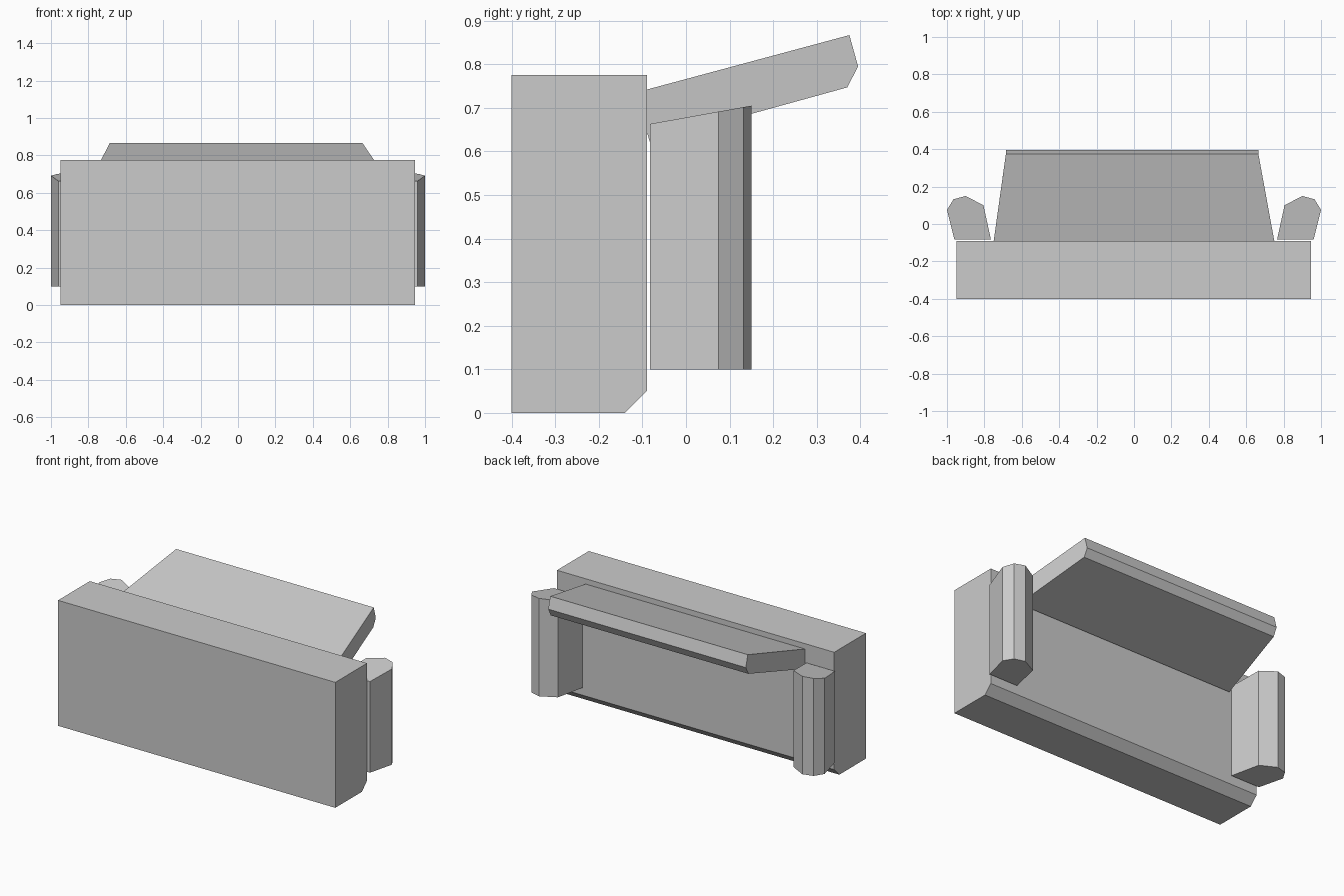
import bpy
import bmesh

cube = bpy.data.objects.get("Cube")
if cube:
    bpy.data.objects.remove(cube, do_unlink=True)

grey = bpy.data.materials.new("light_grey")
grey.use_nodes = True
colour = (0.6, 0.6, 0.6, 1)
grey.diffuse_color = colour
grey.node_tree.nodes["Principled BSDF"].inputs["Base Color"].default_value = colour


def loft(name, start, end):
    """Closed solid between two matching outlines."""
    bm = bmesh.new()
    a = [bm.verts.new(p) for p in start]
    b = [bm.verts.new(p) for p in end]
    bm.faces.new(a)
    bm.faces.new(b)
    n = len(a)
    for i in range(n):
        j = (i + 1) % n
        bm.faces.new((a[i], a[j], b[j], b[i]))
    bmesh.ops.recalc_face_normals(bm, faces=bm.faces)
    mesh = bpy.data.meshes.new(name)
    bm.to_mesh(mesh)
    bm.free()
    mesh.materials.append(grey)
    obj = bpy.data.objects.new(name, mesh)
    bpy.context.collection.objects.link(obj)


# Front block with a chamfered lower back edge
block = [(-0.4, 0), (-0.14, 0), (-0.09, 0.05), (-0.09, 0.775), (-0.4, 0.775)]
loft("front_block",
     [(-0.95, y, z) for y, z in block],
     [(0.945, y, z) for y, z in block])

# Sloping slab that narrows towards the back
slab = [(-0.09, 0.742), (0.375, 0.867), (0.395, 0.795),
        (0.37, 0.747), (-0.083, 0.622), (-0.09, 0.645)]


def taper(y, back):
    return 0.75 + (back - 0.75) * min((y + 0.09) / 0.465, 1)


loft("sloping_slab",
     [(-taper(y, 0.685), y, z) for y, z in slab],
     [(taper(y, 0.665), y, z) for y, z in slab])

# Side posts with slanted tops
post = [(0.96, -0.083), (1.0, 0.075), (0.965, 0.132),
        (0.9, 0.15), (0.805, 0.1), (0.765, -0.083)]
for side, name in ((1, "left_post"), (-1, "right_post")):
    loft(name,
         [(side * x, y, 0.1) for x, y in post],
         [(side * x, y, 0.678 + 0.18 * y) for x, y in post])
